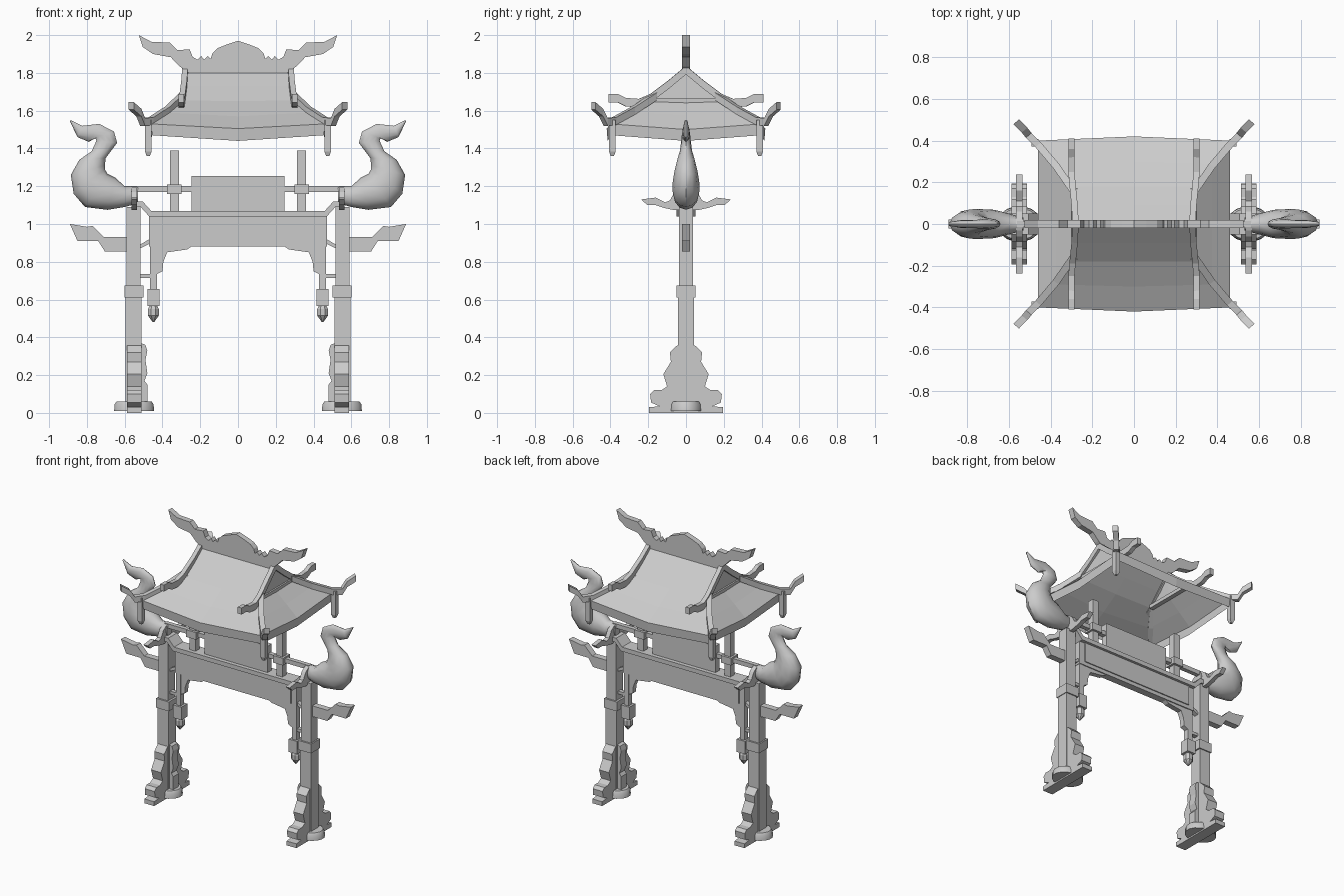
import bpy, bmesh, math
from mathutils import Vector

cube = bpy.data.objects.get("Cube")
if cube:
    bpy.data.objects.remove(cube)

stone = bpy.data.materials.new("stone_grey")
stone.use_nodes = True
GREY = (0.6, 0.6, 0.6, 1)
stone.diffuse_color = GREY
stone.node_tree.nodes["Principled BSDF"].inputs["Base Color"].default_value = GREY


def make(name, verts, faces, mirror="", smooth=False, shell=False):
    """Mesh object, optionally mirrored across x and/or y."""
    bm = bmesh.new()
    vs = [bm.verts.new(v) for v in verts]
    for f in faces:
        bm.faces.new([vs[i] for i in f])
    bmesh.ops.recalc_face_normals(bm, faces=bm.faces)
    if shell:
        bm.normal_update()
        for f in bm.faces:
            if f.normal.dot(f.calc_center_median() - Vector((0, 0, 1.3))) < 0:
                f.normal_flip()
    mesh = bpy.data.meshes.new(name)
    bm.to_mesh(mesh)
    bm.free()
    mesh.materials.append(stone)
    obj = bpy.data.objects.new(name, mesh)
    bpy.context.collection.objects.link(obj)
    if smooth:
        bpy.ops.object.select_all(action="DESELECT")
        obj.select_set(True)
        bpy.context.view_layer.objects.active = obj
        bpy.ops.object.shade_smooth_by_angle(angle=math.radians(40))
    if mirror:
        mod = obj.modifiers.new("mirror", "MIRROR")
        mod.use_axis = ("x" in mirror, "y" in mirror, False)
    return obj


def loft(name, rings, mirror="", smooth=False):
    """Skin equal-length rings and cap both ends."""
    n = len(rings[0])
    verts = [p for r in rings for p in r]
    faces = [list(range(n)), list(range(len(verts) - n, len(verts)))]
    for k in range(len(rings) - 1):
        for i in range(n):
            j = (i + 1) % n
            faces.append([k * n + i, k * n + j, k * n + n + j, k * n + n + i])
    return make(name, verts, faces, mirror, smooth)


def box(name, x, y, z, mirror=""):
    """Box from (low, high) pairs."""
    return loft(name, [[(x[0], y[0], h), (x[1], y[0], h), (x[1], y[1], h), (x[0], y[1], h)]
                       for h in z], mirror)


def plate_xz(name, pts, depth, mirror=""):
    return loft(name, [[(x, y, z) for x, z in pts] for y in (-depth, depth)], mirror)


def plate_yz(name, pts, x0, x1, mirror=""):
    return loft(name, [[(x, y, z) for y, z in pts] for x in (x0, x1)], mirror)


def both(half):
    """Complete an outline by reflecting its first coordinate."""
    return half + [(-a, b) for a, b in reversed(half) if a > 0]


def bar(name, path, width, height, mirror=""):
    """Rectangular bar along a path lying in a vertical plane."""
    d = Vector(path[-1]) - Vector(path[0])
    side = Vector((-d.y, d.x, 0)).normalized() * width / 2
    up = Vector((0, 0, height / 2))
    rings = [[Vector(p) + side - up, Vector(p) + side + up,
              Vector(p) - side + up, Vector(p) - side - up] for p in path]
    return loft(name, rings, mirror)


def turned(name, cx, cy, profile, sides, mirror, squash=1.0):
    """Stacked polygon rings from (radius, z) pairs."""
    angles = [2 * math.pi * (i + 0.5) / sides for i in range(sides)]
    return loft(name, [[(cx + r * math.cos(a), cy + r * squash * math.sin(a), z)
                        for a in angles] for r, z in profile], mirror, sides > 8)


# Roof: open hip-and-gable shell with a drooping fascia
main = [(0, 1.81, .275, 0, 1.81), (.09, 1.73, .285, .09, 1.73), (.18, 1.65, .29, .18, 1.655),
        (.30, 1.57, .375, .29, 1.59), (.42, 1.505, .46, .40, 1.53)]
verts = []
for y, z, ex, ey, ez in main:
    verts += [(0, y, z), (ex, ey, ez)]
verts += [(.29, 0, 1.65), (.375, 0, 1.575), (.46, 0, 1.50),
          (0, .415, 1.44), (.455, .395, 1.47), (.455, 0, 1.44)]
faces = [[2 * i, 2 * i + 1, 2 * i + 3, 2 * i + 2] for i in range(4)]
faces += [[10, 5, 7, 11], [11, 7, 9, 12], [1, 3, 5, 10],
          [8, 9, 14, 13], [9, 12, 15, 14]]
make("roof", verts, faces, "xy", shell=True)

# Carved ridge crest with winged ends
crest = [(0, 1.97), (.06, 1.95), (.11, 1.93), (.135, 1.905), (.145, 1.875), (.16, 1.89),
         (.18, 1.87), (.195, 1.89), (.215, 1.87), (.24, 1.885), (.256, 1.925), (.32, 1.92),
         (.36, 1.96), (.46, 1.965), (.525, 2.0), (.504, 1.937), (.45, 1.90), (.356, 1.883),
         (.31, 1.835), (.26, 1.80)]
plate_xz("ridge_crest", both(crest), .02)

# Gable and hip ridges with upturned ends
bar("gable_ridge", [(.28, 0, 1.815), (.285, .09, 1.74), (.295, .19, 1.665), (.30, .25, 1.64),
                    (.30, .32, 1.645), (.30, .36, 1.665), (.30, .41, 1.665)], .03, .045, "xy")
bar("hip_ridge", [(.295, .165, 1.675), (.375, .28, 1.60), (.46, .38, 1.545), (.505, .425, 1.54),
                  (.525, .45, 1.59), (.565, .49, 1.625)], .035, .04, "xy")
box("gable_tie", (.27, .30), (-.17, .17), (1.64, 1.665), "x")

# Corner pendants under the eaves
turned("eave_pendant", .475, .39, [(.025, 1.55), (.025, 1.385), (.012, 1.36)], 4, "xy")

# Columns with collars and footings
box("column_lower", (.51, .595), (-.042, .042), (.03, .62), "x")
box("column_upper", (.515, .59), (-.038, .038), (.62, 1.09), "x")
box("column_collar", (.50, .60), (-.05, .05), (.61, .675), "x")
turned("column_footing", .55, 0, [(.108, .01), (.105, .045), (.095, .06)], 16, "x", .8)

# Carved stones bracing each column front and back
brace = [(0, .37), (.05, .355), (.085, .32), (.08, .27), (.12, .205), (.10, .14), (.13, .12),
         (.17, .12), (.19, .10), (.185, .055), (.14, .035), (.195, .03), (.195, 0)]
plate_yz("brace_stone", both(brace), .512, .588, "x")
plate_xz("inner_brace", [(.515, .37), (.49, .36), (.48, .33), (.49, .28), (.48, .21),
                         (.495, .17), (.48, .15), (.48, .06), (.515, .06)], .03, "x")

# Upturned brackets through the column tops and outer sides
cap = [(0, 1.20), (.03, 1.19), (.06, 1.17), (.085, 1.125), (.11, 1.115), (.16, 1.14),
       (.237, 1.13), (.205, 1.10), (.16, 1.10), (.115, 1.085), (.07, 1.075)]
plate_yz("cap_bracket", both(cap), .535, .565, "x")
plate_xz("side_bracket", [(.58, .93), (.71, .93), (.77, .99), (.80, .985), (.89, 1.0),
                          (.85, .91), (.74, .91), (.705, .855), (.58, .855)], .022, "x")

# Bulbous curled finials: inner point, outer point, half thickness
curl = [(.53, 1.20, .53, 1.11, .03), (.60, 1.20, .60, 1.09, .05), (.65, 1.245, .69, 1.075, .068),
        (.69, 1.265, .81, 1.09, .072), (.705, 1.29, .87, 1.16, .07), (.705, 1.31, .885, 1.26, .06),
        (.70, 1.35, .84, 1.34, .045), (.67, 1.39, .775, 1.385, .032), (.64, 1.43, .75, 1.44, .026),
        (.657, 1.49, .755, 1.455, .022), (.735, 1.53, .79, 1.435, .02),
        (.825, 1.52, .85, 1.46, .018), (.887, 1.55, .89, 1.545, .008)]
rings = []
for ax, az, bx, bz, t in curl:
    ring = []
    for i in range(12):
        a = 2 * math.pi * i / 12
        k = .5 + .5 * math.cos(a)
        ring.append((ax + (bx - ax) * k, t * math.sin(a), az + (bz - az) * k))
    rings.append(ring)
loft("curled_finial", rings, "x", True)

# Lintel, its raised panel and the upturned top beam
box("lintel", (-.47, .47), (-.025, .025), (.88, 1.045))
box("lintel_panel", (-.43, .43), (-.032, .032), (.905, 1.04))
beam = [(0, 1.07), (.46, 1.07), (.505, 1.12), (.555, 1.12), (.555, 1.09), (.515, 1.09),
        (.47, 1.04), (0, 1.04)]
plate_xz("top_beam", beam[1:-1] + [(-x, z) for x, z in reversed(beam[1:-1])], .05)

# Corner brackets, hanging posts and ties to the columns
plate_xz("corner_bracket", [(.24, .885), (.27, .865), (.375, .85), (.395, .80), (.40, .75),
                            (.44, .73), (.44, .885)], .018, "x")
box("hanging_post", (.43, .467), (-.02, .02), (.64, 1.045), "x")
box("hanging_block", (.415, .48), (-.033, .033), (.565, .655), "x")
turned("hanging_drop", .448, 0, [(.02, .57), (.031, .55), (.031, .515), (.004, .48)], 8, "x")
box("lower_tie", (.46, .52), (-.015, .015), (.715, .735), "x")
plate_xz("upper_tie", [(.46, .90), (.52, .87), (.52, .89), (.46, .925)], .015, "x")

# Name board, roof posts and side rails
box("name_board", (-.245, .245), (-.022, .022), (1.06, 1.255))
box("roof_post", (.313, .36), (-.023, .023), (1.06, 1.39), "x")
box("roof_post_collar", (.298, .375), (-.038, .038), (1.16, 1.21), "x")
box("side_rail", (.24, .56), (-.015, .015), (1.17, 1.20), "x")
